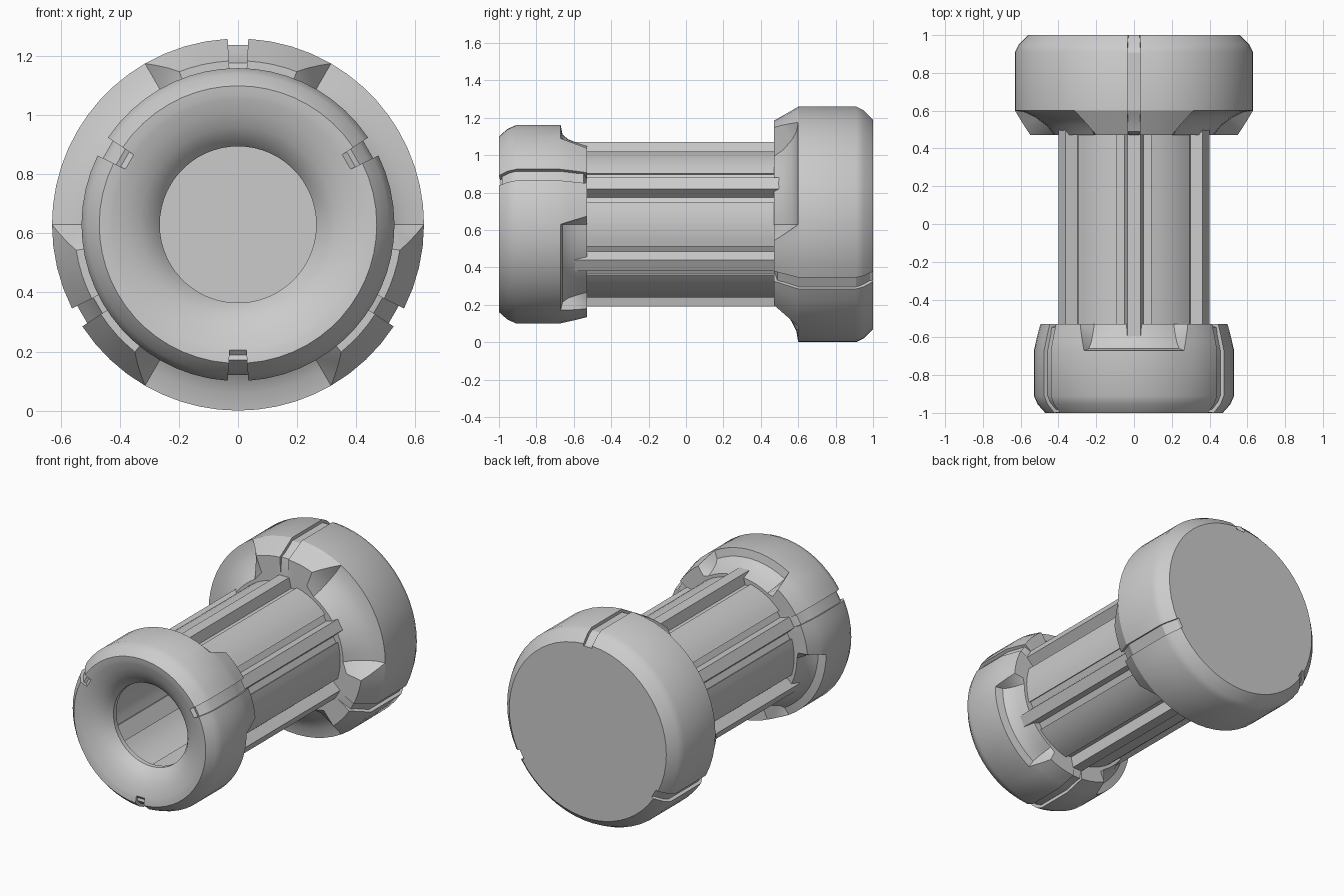
import bpy
import bmesh
from math import radians, sin, cos, asin, degrees, hypot

if "Cube" in bpy.data.objects:
    bpy.data.objects.remove(bpy.data.objects["Cube"], do_unlink=True)

AXIS_Z = 0.63
GROOVE_HALF = 0.035
GROOVE_DEPTH = 0.02

grey = bpy.data.materials.new("plain grey")
grey.use_nodes = True
colour = (0.6, 0.6, 0.6, 1)
grey.diffuse_color = colour
grey.node_tree.nodes["Principled BSDF"].inputs["Base Color"].default_value = colour


def finish(name, bm):
    bmesh.ops.remove_doubles(bm, verts=bm.verts, dist=0.0005)
    mesh = bpy.data.meshes.new(name)
    bm.to_mesh(mesh)
    bm.free()
    mesh.materials.append(grey)
    ob = bpy.data.objects.new(name, mesh)
    bpy.context.collection.objects.link(ob)
    bpy.ops.object.select_all(action='DESELECT')
    bpy.context.view_layer.objects.active = ob
    ob.select_set(True)
    bpy.ops.object.shade_smooth_by_angle(angle=radians(28))
    return ob


def skin(name, columns, flip, cap=False):
    """Closed sweep around the axis; every column is a list of (angle, r, y)."""
    bm = bmesh.new()
    grid = [[bm.verts.new((r * cos(radians(a)), y, AXIS_Z + r * sin(radians(a))))
             for a, r, y in col] for col in columns]
    for i, col in enumerate(grid):
        nxt = grid[(i + 1) % len(grid)]
        for j in range(len(col) - 1):
            quad = [col[j], nxt[j], nxt[j + 1], col[j + 1]]
            bm.faces.new(quad[::-1] if flip else quad)
    if cap:
        loop = [col[-1] for col in grid]
        bm.faces.new(loop[::-1] if flip else loop)
    return finish(name, bm)


def sunk(profile, first, last):
    """Profile pushed inward along its normal between two indices."""
    out = list(profile)
    way = 1 if profile[last][1] > profile[first][1] else -1
    for i in range(first, last + 1):
        (r0, y0), (r1, y1) = profile[i - 1], profile[i + 1]
        dr, dy = r1 - r0, y1 - y0
        k = GROOVE_DEPTH * way / hypot(dr, dy)
        out[i] = (profile[i][0] - dy * k, profile[i][1] + dr * k)
    return out


def lobed_ring(name, valley, lobe, tail, centres, tip_angle, groove_end, flip, cap):
    """Ring with three grooved lobes that widen from tip_angle to 30 degrees."""
    y_tip, y_root = lobe[0][1], lobe[-1][1]
    half = degrees(asin(GROOVE_HALF / lobe[-1][0]))
    low, high = valley + tail, lobe + tail
    groove = sunk(high, 2, groove_end)

    def edge(y):
        t = (y - y_tip) / (y_root - y_tip)
        return tip_angle + (30 - tip_angle) * min(1, max(0, t))

    columns = []
    for c in centres:
        steps = [0, 0.25, 0.5, 0.75, 1]
        for t in reversed(steps):
            columns.append([(c - half - t * (edge(y) - half), r, y) for r, y in high])
        for s in (-1, 1):
            columns.append([(c + s * half, r, y) for r, y in groove])
        for t in steps:
            columns.append([(c + half + t * (edge(y) - half), r, y) for r, y in high])
        for a in range(30, 91, 6):
            columns.append([(c + a, r, y) for r, y in low])
    return skin(name, columns, flip, cap)


# Large closed end
lobed_ring(
    "large_end",
    [(.36, .47), (.42, .47), (.46, .52), (.52, .565), (.57, .59), (.63, .6)],
    [(.36, .47), (.45, .47), (.555, .47), (.58, .513), (.605, .557), (.63, .6)],
    [(.63, .91), (.61, .95), (.56, 1), (.545, 1)],
    (90, 210, 330), 21, 8, True, True)

# Small end with a rounded funnel mouth
lobed_ring(
    "small_end",
    [(.36, -.53), (.42, -.53), (.435, -.58), (.455, -.63), (.48, -.66), (.53, -.67)],
    [(.36, -.53), (.43, -.53), (.497, -.53), (.51, -.58), (.52, -.625), (.53, -.67)],
    [(.53, -.91), (.51, -.955), (.47, -1), (.44, -.997), (.425, -.993), (.38, -.98),
     (.33, -.955), (.29, -.925), (.265, -.89), (.265, -.86), (.34, -.86)],
    (30, 150, 270), 25, 9, False, False)


def polar(c, h, r):
    """Point at side offset h and radial distance r from the ray at angle c."""
    return c + degrees(asin(h / hypot(h, r))), hypot(h, r)


def ribbed(name, rib, arc_radius, y0, y1, flip, cap):
    """Tube with six lengthwise ribs joined by round panels."""
    columns = []
    for c in range(30, 390, 60):
        section = [polar(c, h, r) for h, r in rib]
        start = section[-1][0]
        span = 60 - 2 * (start - c)
        section += [(start + span * i / 6, arc_radius) for i in range(1, 6)]
        columns += [[(a, r, y0), (a, r, y1)] for a, r in section]
    return skin(name, columns, flip, cap)


# Shaft with raised ribs, each between two shallow channels
side = [(.035, .44), (.05, .375), (.09, .375), (.09, .39)]
ribbed("ribbed_shaft", [(-h, r) for h, r in reversed(side)] + side, .40,
       -.66, .6, True, False)

# Hollow core behind the mouth
inner = [(.05, .3), (.05, .326)]
ribbed("hollow_core", [(-h, r) for h, r in reversed(inner)] + inner, .33,
       -.86, .47, False, True)
